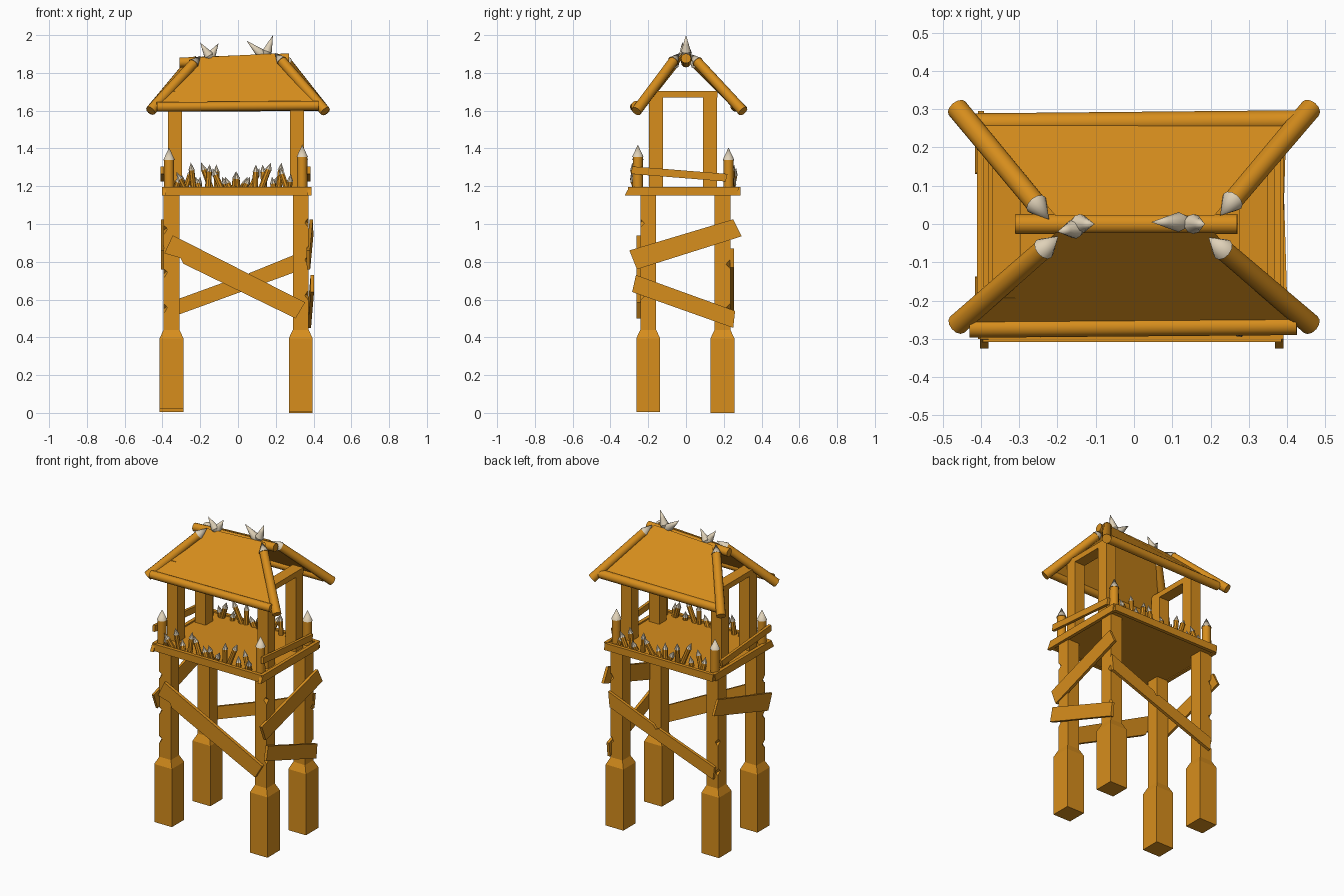
import bpy, bmesh, math, random
from mathutils import Vector, Matrix

if "Cube" in bpy.data.objects:
    bpy.data.objects.remove(bpy.data.objects["Cube"])

random.seed(4)


def material(name, color):
    m = bpy.data.materials.new(name)
    m.diffuse_color = color
    m.use_nodes = True
    m.node_tree.nodes["Principled BSDF"].inputs["Base Color"].default_value = m.diffuse_color
    return m


WOOD = material("wood", (0.68, 0.27, 0.012, 1))
BONE = material("bone", (0.74, 0.64, 0.48, 1))


def finish(name, bm, smooth=False):
    bmesh.ops.recalc_face_normals(bm, faces=bm.faces)
    me = bpy.data.meshes.new(name)
    bm.to_mesh(me)
    bm.free()
    me.materials.append(WOOD)
    me.materials.append(BONE)
    ob = bpy.data.objects.new(name, me)
    bpy.context.collection.objects.link(ob)
    if smooth:
        bpy.ops.object.select_all(action='DESELECT')
        ob.select_set(True)
        bpy.context.view_layer.objects.active = ob
        bpy.ops.object.shade_smooth_by_angle(angle=math.radians(35))
    return ob


def loft(name, rings):
    """Stack closed loops of points, capped at both ends."""
    bm = bmesh.new()
    loops = [[bm.verts.new(p) for p in ring] for ring in rings]
    n = len(loops[0])
    for a, b in zip(loops, loops[1:]):
        for i in range(n):
            j = (i + 1) % n
            bm.faces.new((a[i], a[j], b[j], b[i]))
    bm.faces.new(loops[0])
    bm.faces.new(loops[-1])
    return finish(name, bm)


def column(name, x, y, sections):
    return loft(name, [[(x - h, y - h, z), (x + h, y - h, z), (x + h, y + h, z), (x - h, y + h, z)]
                       for z, h in sections])


def box(name, x0, x1, y0, y1, z0, z1):
    return loft(name, [[(x0, y0, z), (x1, y0, z), (x1, y1, z), (x0, y1, z)] for z in (z0, z1)])


def plank(name, pts, axis, d0, d1, tilt=0):
    """Outline in the (x,z) plane (axis y) or (y,z) plane (axis x), given thickness."""
    def place(u, z, d):
        d += tilt * u
        return (d, u, z) if axis == 'x' else (u, d, z)
    return loft(name, [[place(u, z, d) for u, z in pts] for d in (d0, d1)])


def turned(name, a, b, profile, bone_from, sides=12):
    """Round part along a-b; profile is (fraction along, radius); bone past bone_from."""
    a, b = Vector(a), Vector(b)
    q = (b - a).to_track_quat('Z', 'Y')
    length = (b - a).length
    bm = bmesh.new()
    loops = []
    for t, r in profile:
        if r == 0:
            loops.append([bm.verts.new(a + q @ Vector((0, 0, t * length)))])
        else:
            loops.append([bm.verts.new(a + q @ Vector((r * math.cos(k * math.tau / sides),
                          r * math.sin(k * math.tau / sides), t * length))) for k in range(sides)])
    for i, (lo, hi) in enumerate(zip(loops, loops[1:])):
        for k in range(sides):
            j = (k + 1) % sides
            if len(lo) == 1:
                vs = (lo[0], hi[j], hi[k])
            elif len(hi) == 1:
                vs = (lo[k], lo[j], hi[0])
            else:
                vs = (lo[k], lo[j], hi[j], hi[k])
            bm.faces.new(vs).material_index = int(i >= bone_from)
    for loop in (loops[0], loops[-1]):
        if len(loop) > 1:
            bm.faces.new(loop)
    return finish(name, bm, True)


def log(name, a, b, r):
    return turned(name, a, b, [(0, r), (1, r)], 9)


def stake(name, a, b, r, tip=0.06, sides=12):
    f = 1 - tip / (Vector(b) - Vector(a)).length
    return turned(name, a, b, [(0, r), (f, r * 0.95), (f, r * 1.08), (1, 0)], 2, sides)


def notch(ob, loc, size=0.03):
    """Chip a wedge out of an edge."""
    bm = bmesh.new()
    bmesh.ops.create_cube(bm, size=size, matrix=Matrix.Translation(loc) @
                          Matrix.Rotation(0.8, 4, 'X') @ Matrix.Rotation(0.7, 4, 'Y'))
    cutter = finish("chip_cutter", bm)
    mod = ob.modifiers.new("chip", 'BOOLEAN')
    mod.operation, mod.object = 'DIFFERENCE', cutter
    bpy.context.view_layer.objects.active = ob
    bpy.ops.object.modifier_apply(modifier=mod.name)
    bpy.data.objects.remove(cutter)


# Four legs with thick feet and chipped outer corners
for sx, x in (("left", -0.352), ("right", 0.332)):
    for sy, y in (("front", -0.2), ("back", 0.193)):
        z0 = 0.02 if (sx, sy) == ("left", "front") else 0.005
        if (sx, sy) == ("right", "back"):
            z0 = 0
        leg = column(f"{sy}_{sx}_leg", x, y, [(z0, 0.063), (0.395, 0.063), (0.44, 0.042), (1.16, 0.042)])
        ox, oy = math.copysign(0.043, x), math.copysign(0.043, y)
        for k in range(3):
            notch(leg, (x + ox, y + oy, 0.58 + 0.2 * k + random.uniform(-0.05, 0.05)))

# Diagonal braces
plank("front_brace", [(-0.39, 0.845), (-0.345, 0.94), (0.355, 0.585), (0.305, 0.5), (-0.29, 0.79), (-0.305, 0.82)],
      'y', -0.262, -0.24)
plank("back_brace", [(-0.37, 0.5), (0.37, 0.77), (0.38, 0.87), (0.06, 0.74), (0.04, 0.715), (0.02, 0.725), (-0.38, 0.58)],
      'y', 0.233, 0.253)
upper = [(-0.30, 0.86), (-0.26, 0.76), (0.295, 0.935), (0.25, 1.025)]
plank("right_upper_brace", upper, 'x', 0.372, 0.39, 0.03)
plank("right_lower_brace", [(-0.285, 0.64), (-0.265, 0.73), (-0.1, 0.67), (0.26, 0.54), (0.25, 0.45)],
      'x', 0.376, 0.394, -0.03)
plank("left_upper_brace", upper, 'x', -0.407, -0.392)

# Platform floor and its rim planks
box("platform_floor", -0.385, 0.375, -0.29, 0.275, 1.155, 1.188)
plank("front_rim", [(-0.4, 1.15), (0.388, 1.15), (0.385, 1.197), (-0.02, 1.197), (-0.395, 1.195)], 'y', -0.308, -0.285)
plank("back_rim", [(-0.39, 1.15), (0.385, 1.15), (0.38, 1.195), (-0.395, 1.197)], 'y', 0.265, 0.288)
side = [(-0.325, 1.15), (0.27, 1.15), (0.28, 1.197), (-0.3, 1.197)]
plank("left_rim", side, 'x', -0.402, -0.38)
plank("right_rim", side, 'x', 0.368, 0.39)

# Pointed corner posts and side rails
for name, x, y, top in (("front_left", -0.365, -0.255, 1.405), ("front_right", 0.34, -0.255, 1.42),
                        ("back_left", -0.365, 0.225, 1.4), ("back_right", 0.34, 0.225, 1.405)):
    stake(name + "_corner_post", (x, y, 1.17), (x, y, top), 0.028, 0.065)
rail = [(-0.29, 1.265), (0.21, 1.225), (0.22, 1.265), (-0.285, 1.305)]
plank("right_rail", rail, 'x', 0.366, 0.384)
plank("left_rail", rail, 'x', -0.41, -0.392)

# Rows of small leaning stakes: base x, tip x, tip z
row = [(-0.32, -0.295, 1.26), (-0.27, -0.315, 1.275), (-0.225, -0.24, 1.325), (-0.195, -0.215, 1.25),
       (-0.15, -0.14, 1.315), (-0.075, -0.125, 1.295), (-0.03, -0.06, 1.25), (0.01, 0.0, 1.28),
       (0.04, 0.075, 1.25), (0.1, 0.105, 1.315), (0.13, 0.185, 1.325), (0.2, 0.19, 1.25),
       (0.27, 0.23, 1.3), (0.28, 0.29, 1.265)]
for label, y, s in (("front", -0.265, 1), ("back", 0.24, -1)):
    for i, (xb, xt, zt) in enumerate(row):
        stake(f"{label}_stake_{i}", (s * xb - 0.01, y, 1.18),
              (s * xt - 0.01, y + random.uniform(-0.03, 0.02) * s, zt), 0.016, 0.04, 8)

# Roof posts and cross beams
for sx, x in (("left", -0.333), ("right", 0.313)):
    for sy, y in (("front", -0.158), ("back", 0.128)):
        column(f"{sy}_{sx}_roof_post", x, y, [(1.18, 0.037), (1.68, 0.037)])
    box(sx + "_cross_beam", x - 0.037, x + 0.037, -0.195, 0.167, 1.67, 1.705)

# Roof panels
for name, s, yb in (("front", -1, -0.265), ("back", 1, 0.275)):
    outline = [(-0.425, yb, 1.625), (0.425, yb, 1.625), (0.21, s * 0.022, 1.9), (-0.205, s * 0.022, 1.88)]
    loft(name + "_roof_panel", [[(x, y, z + d) for x, y, z in outline] for d in (-0.012, 0.003)])

# Eave logs, ridge log and tipped hip logs
log("front_eave_log", (-0.43, -0.272, 1.62), (0.425, -0.265, 1.627), 0.025)
log("back_eave_log", (-0.42, 0.262, 1.622), (0.425, 0.27, 1.625), 0.027)
log("ridge_log", (-0.31, 0, 1.855), (0.27, 0, 1.877), 0.026)
for name, a, b in (("front_left", (-0.462, -0.263, 1.6), (-0.198, -0.032, 1.89)),
                   ("front_right", (0.462, -0.263, 1.597), (0.195, -0.035, 1.905)),
                   ("back_left", (-0.462, 0.302, 1.6), (-0.222, 0.012, 1.89)),
                   ("back_right", (0.462, 0.302, 1.597), (0.225, 0.022, 1.9))):
    stake(name + "_hip_log", a, b, 0.028, 0.065)

# Bone spikes on the ridge
for i, (a, b) in enumerate((((-0.14, -0.01, 1.87), (-0.2, -0.02, 1.96)), ((-0.155, 0, 1.87), (-0.103, 0, 1.957)),
                            ((0.14, 0.005, 1.885), (0.045, 0.005, 1.97)), ((0.145, 0, 1.885), (0.185, 0, 2.0)))):
    turned(f"ridge_spike_{i}", a, b, [(0, 0.014), (0.25, 0.026), (0.6, 0.014), (1, 0)], 0, 10)
